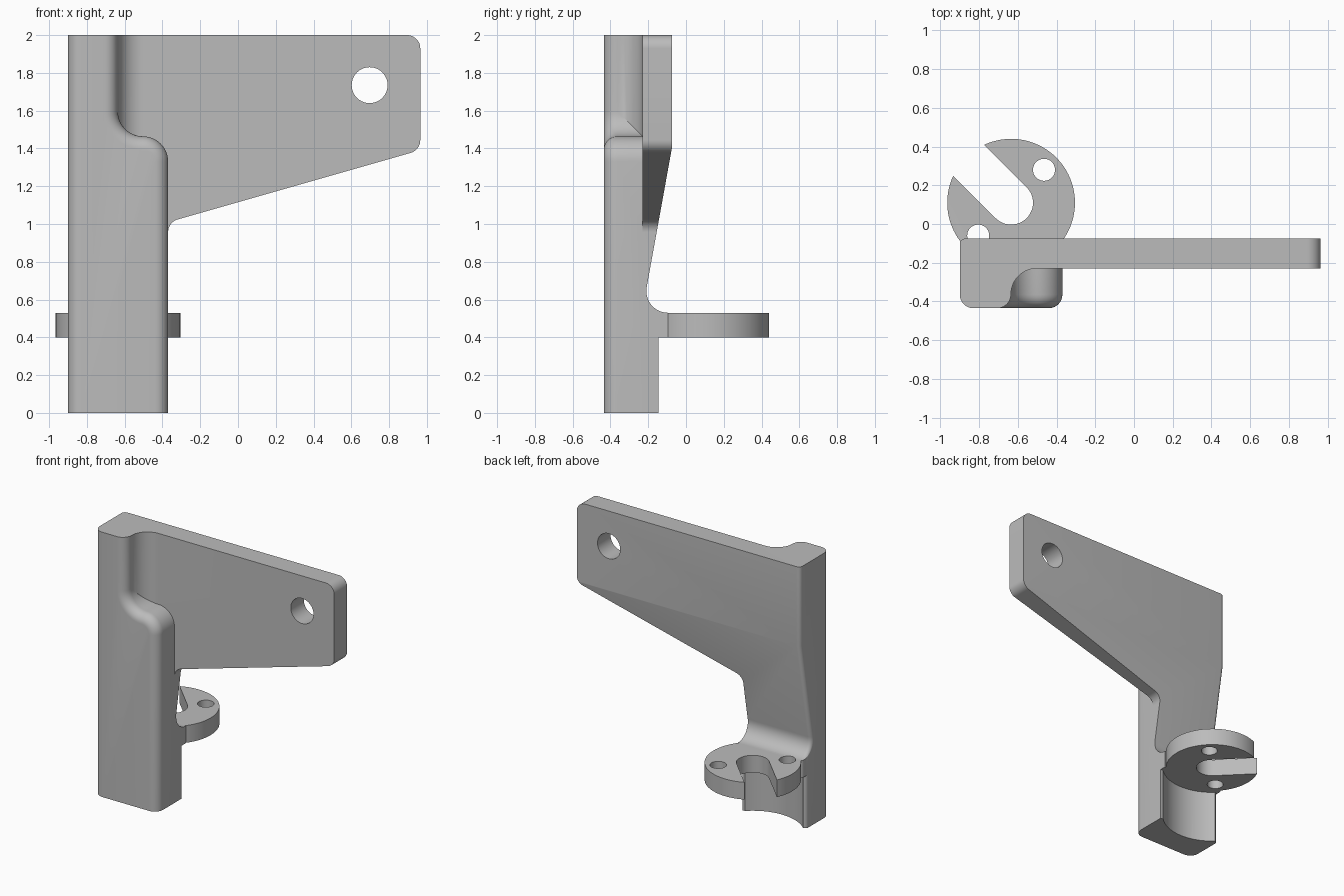
import bpy, bmesh
from math import cos, sin, radians, pi, sqrt

cube = bpy.data.objects.get("Cube")
if cube:
    bpy.data.objects.remove(cube, do_unlink=True)

grey = bpy.data.materials.new("plain grey")
grey.use_nodes = True
COLOUR = (0.5, 0.5, 0.5, 1)
grey.diffuse_color = COLOUR
grey.node_tree.nodes["Principled BSDF"].inputs["Base Color"].default_value = COLOUR


def arc(cx, cy, r, a0, a1, n=12):
    angles = [radians(a0 + (a1 - a0) * i / n) for i in range(n + 1)]
    return [(cx + r * cos(a), cy + r * sin(a)) for a in angles]


def loft(name, rings):
    """Skin a list of matching rings and cap both ends."""
    bm = bmesh.new()
    rows = [[bm.verts.new(p) for p in ring] for ring in rings]
    n = len(rows[0])
    for a, b in zip(rows, rows[1:]):
        for i in range(n):
            j = (i + 1) % n
            bm.faces.new((a[i], a[j], b[j], b[i]))
    bm.faces.new(rows[0])
    bm.faces.new(rows[-1])
    bmesh.ops.recalc_face_normals(bm, faces=bm.faces)
    mesh = bpy.data.meshes.new(name)
    bm.to_mesh(mesh)
    bm.free()
    mesh.materials.append(grey)
    obj = bpy.data.objects.new(name, mesh)
    bpy.context.collection.objects.link(obj)
    return obj


def prism_y(name, pts, y0, y1):
    return loft(name, [[(x, y, z) for x, z in pts] for y in (y0, y1)])


def prism_z(name, pts, z0, z1):
    return loft(name, [[(x, y, z) for x, y in pts] for z in (z0, z1)])


def circle(x, y, r, n=64):
    return arc(x, y, r, 0, 360, n)[:-1]


def combine(target, tool, operation):
    """Apply a boolean and discard the tool."""
    mod = target.modifiers.new(operation.lower(), "BOOLEAN")
    mod.operation, mod.solver, mod.object = operation, "EXACT", tool
    bpy.ops.object.select_all(action="DESELECT")
    bpy.context.view_layer.objects.active = target
    target.select_set(True)
    bpy.ops.object.modifier_apply(modifier=mod.name)
    bpy.data.objects.remove(tool, do_unlink=True)


LEFT, RIGHT, TIP = -0.9, -0.37, 0.965
FRONT, PLATE = -0.435, -0.23
R, EDGE, REAR = 0.133, 0.07, 0.03
SX = RIGHT - R                       # shared centre line of the shoulder arcs
DX, DY = -0.635, 0.11                # disc centre

# Flat arm and column back
outline = [(LEFT, 0), (RIGHT, 0)]
outline += arc(-0.3, 0.957, 0.07, 180, 106)
outline += arc(0.895, 1.444, 0.07, -74, 0)
outline += arc(0.895, 1.93, 0.07, 0, 90)
outline += [(LEFT, 2)]
bracket = prism_y("bracket_body", outline, PLATE, 0)


# Thick column with an S-shaped shoulder and rounded front edge
def column_outline(d):
    return ([(LEFT + d, 0), (RIGHT - d, 0)]
            + arc(SX, 1.464 - R, R - d, 0, 90)
            + arc(SX, 1.464 + R, R + d, 270, 180)
            + [(SX - R - d, 2), (LEFT + d, 2)])


rings = []
for i in range(9):
    a = pi / 2 * i / 8
    d, y = EDGE * (1 - sin(a)), FRONT + EDGE * (1 - cos(a))
    rings.append([(x, y, z) for x, z in column_outline(d)])
rings.append([(x, -0.15, z) for x, z in column_outline(0)])
combine(bracket, loft("column", rings), "UNION")

# Hollow blend between column and arm
blend = [(-0.75, -0.2), (SX, -0.2)] + arc(SX, PLATE - R, R, 90, 180)
blend += [(-0.75, PLATE - R)]
combine(bracket, prism_z("blend", blend, 1.4, 2), "UNION")

# Sloping back, rounded along the outer corner
back = [(-0.6, -0.1), (-0.145, -0.1), (-0.145, 0.4), (-0.095, 0.4)]
back += arc(-0.095, 0.645, 0.115, 270, 170)
back += [(-0.075, 1.4), (-0.075, 2.1), (-0.6, 2.1)]
rings = []
for i in range(7):
    a = pi / 2 * i / 6
    x, d = LEFT - 0.0005 + REAR * (1 - cos(a)), REAR * (1 - sin(a))
    rings.append([(x, y - (d if y > -0.5 else 0), z) for y, z in back])
rings.append([(1.1, y, z) for y, z in back])
combine(bracket, loft("back_shape", rings), "INTERSECT")

# Round clearance below the disc
combine(bracket, prism_z("clearance", circle(DX, DY, 0.352, 96), -0.1, 0.4), "DIFFERENCE")

# Disc with slot and two holes
combine(bracket, prism_z("disc", circle(DX, DY, 0.33, 96), 0.4, 0.53), "UNION")
slot = arc(DX, DY, 0.113, -135, 45, 24)
s = 0.5 / sqrt(2)
slot += [(slot[-1][0] - s, slot[-1][1] + s), (slot[0][0] - s, slot[0][1] + s)]
combine(bracket, prism_z("slot", slot, 0.3, 0.6), "DIFFERENCE")
for side in (-1, 1):
    hole = circle(DX + side * 0.17, DY + side * 0.17, 0.057, 40)
    combine(bracket, prism_z("disc_hole", hole, 0.3, 0.6), "DIFFERENCE")

# Hole through the arm
combine(bracket, prism_y("arm_hole", circle(0.697, 1.735, 0.095), -0.5, 0.2), "DIFFERENCE")

bpy.ops.object.shade_smooth_by_angle(angle=radians(25))
